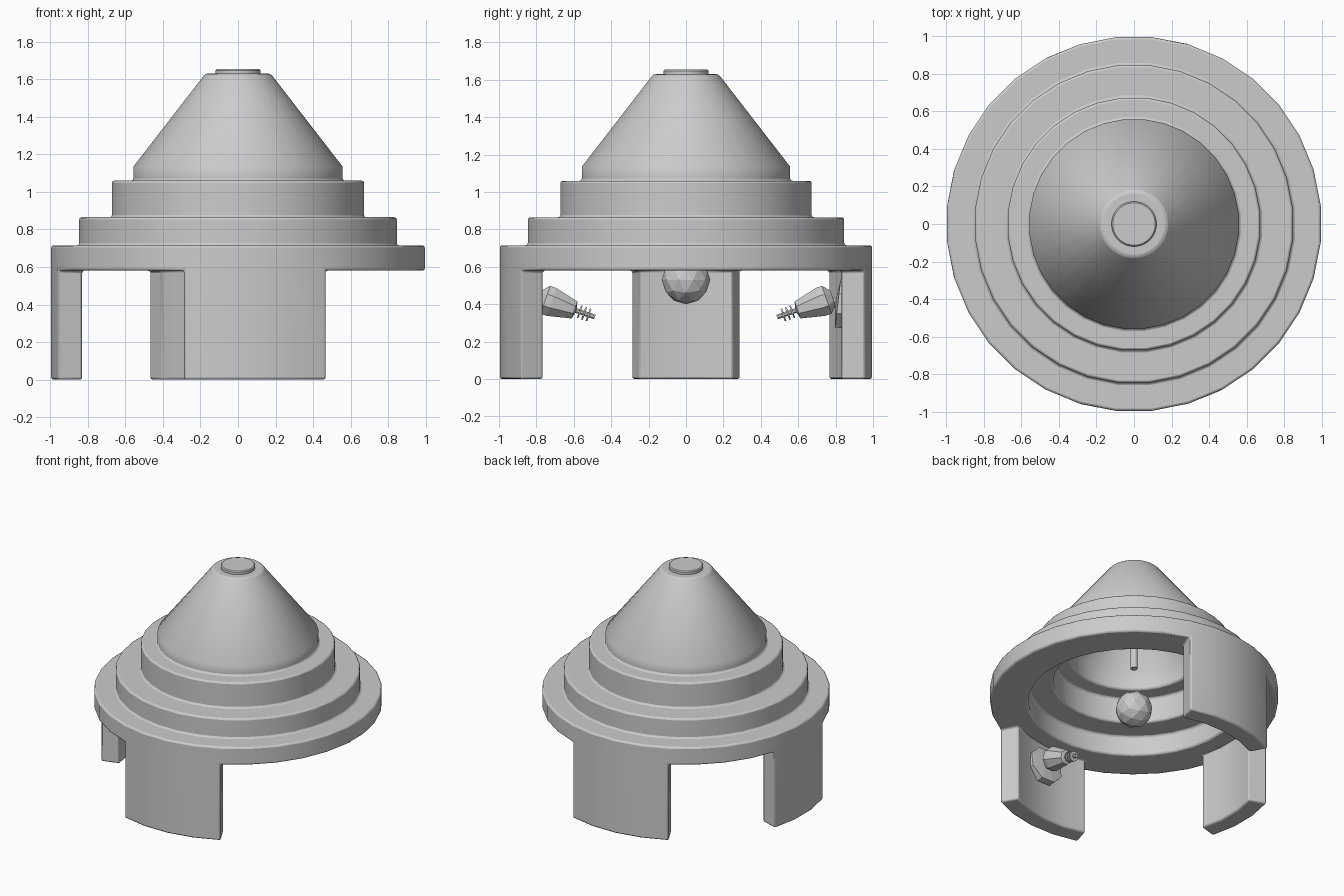
import bpy, bmesh, math
from mathutils import Vector, Matrix

if "Cube" in bpy.data.objects:
    bpy.data.objects.remove(bpy.data.objects["Cube"])

grey = bpy.data.materials.new("light grey")
grey.diffuse_color = (0.6, 0.6, 0.6, 1)
grey.use_nodes = True
grey.node_tree.nodes["Principled BSDF"].inputs["Base Color"].default_value = grey.diffuse_color


def finish(bm, name, smooth=None, bevel=0):
    bmesh.ops.recalc_face_normals(bm, faces=bm.faces)
    me = bpy.data.meshes.new(name)
    bm.to_mesh(me)
    bm.free()
    me.materials.append(grey)
    ob = bpy.data.objects.new(name, me)
    bpy.context.collection.objects.link(ob)
    if bevel:
        m = ob.modifiers.new("bevel", "BEVEL")
        m.width, m.segments, m.limit_method = bevel, 2, "ANGLE"
        m.angle_limit = math.radians(50)
    if smooth:
        bpy.context.view_layer.objects.active = ob
        ob.select_set(True)
        bpy.ops.object.shade_smooth_by_angle(angle=math.radians(smooth))
        ob.select_set(False)
    return ob


def lathe(bm, profile, n, closed=False, mat=Matrix()):
    """Spin (radius, height) points around local z."""
    rings = []
    for r, z in profile:
        if r < 1e-6:
            rings.append([bm.verts.new(mat @ Vector((0, 0, z)))] * n)
        else:
            rings.append([bm.verts.new(mat @ Vector((r * math.cos(a), r * math.sin(a), z)))
                          for a in (math.tau * (i + .5) / n for i in range(n))])
    pairs = list(zip(rings, rings[1:]))
    if closed:
        pairs.append((rings[-1], rings[0]))
    for a, b in pairs:
        for i in range(n):
            j = (i + 1) % n
            vs = list(dict.fromkeys((a[i], a[j], b[j], b[i])))
            if len(vs) > 2:
                bm.faces.new(vs)


# Stepped hollow body, 32 sides, with the three legs pulled out of its underside
bm = bmesh.new()
lathe(bm, [(0, 1.63), (.175, 1.63), (.56, 1.135), (.56, 1.06), (.675, 1.06), (.675, .865),
           (.85, .865), (.85, .715), (1.0, .715), (1.0, .58), (.865, .58), (.735, .585),
           (.735, .735), (.56, .745), (.56, .935), (.445, .945), (.445, 1.08),
           (.10, 1.53), (0, 1.53)], 32)
bm.normal_update()
leg_faces = []
for f in bm.faces:
    c = f.calc_center_median()
    a = math.degrees(math.atan2(c.y, c.x)) % 360
    on_leg = any(lo < a < hi for lo, hi in ((73, 119), (163, 197), (253, 299)))
    if on_leg and abs(c.z - .58) < .001 and c.xy.length > .88:
        leg_faces.append(f)
ext = bmesh.ops.extrude_face_region(bm, geom=leg_faces)
for v in ext["geom"]:
    if isinstance(v, bmesh.types.BMVert):
        v.co.z = 0
bmesh.ops.delete(bm, geom=[f for f in leg_faces if f.is_valid], context="FACES")
finish(bm, "stepped_body_with_legs", 40, .012)

# Cap on the peak
bm = bmesh.new()
lathe(bm, [(0, 1.62), (.12, 1.62), (.12, 1.648), (.113, 1.655), (0, 1.655)], 32)
finish(bm, "peak_cap", 40)

# Hanging rod inside the cone
bm = bmesh.new()
lathe(bm, [(0, .85), (.025, .855), (.025, 1.56), (0, 1.56)], 16)
finish(bm, "hanging_rod", 40)

# Faceted ball in the middle
bm = bmesh.new()
bmesh.ops.create_icosphere(bm, subdivisions=2, radius=.13,
                           matrix=Matrix.Translation((0, 0, .53)))
finish(bm, "faceted_ball")

# Nozzles on the inner sides of the front and back legs, pointing inward and down
nozzle = [(0, 0), (.045, 0), (.085, .035), (.085, .07), (.052, .20), (.03, .205), (.014, .21)]
for t in (.225, .25, .275):
    nozzle += [(.014, t), (.038, t), (.038, t + .009), (.014, t + .009)]
nozzle += [(.014, .315), (0, .315)]
for name, turn in (("back", 0), ("front", math.pi)):
    spin = Matrix.Rotation(turn, 4, "Z")

    def aim(loc, d):
        rot = Vector(d).to_track_quat("Z", "Y").to_matrix().to_4x4()
        return spin @ Matrix.Translation(loc) @ rot

    bm = bmesh.new()
    lathe(bm, nozzle, 8, mat=aim((-.11, .785, .435), (0, -.95, -.33)))
    finish(bm, name + "_nozzle")
    bm = bmesh.new()
    lathe(bm, [(0, -.05), (.14, -.05), (.14, 0), (.03, .012), (.018, .05), (0, .05)], 8,
          mat=aim((-.11, .812, .405), (0, -1, .12)))
    finish(bm, name + "_nozzle_mount")
